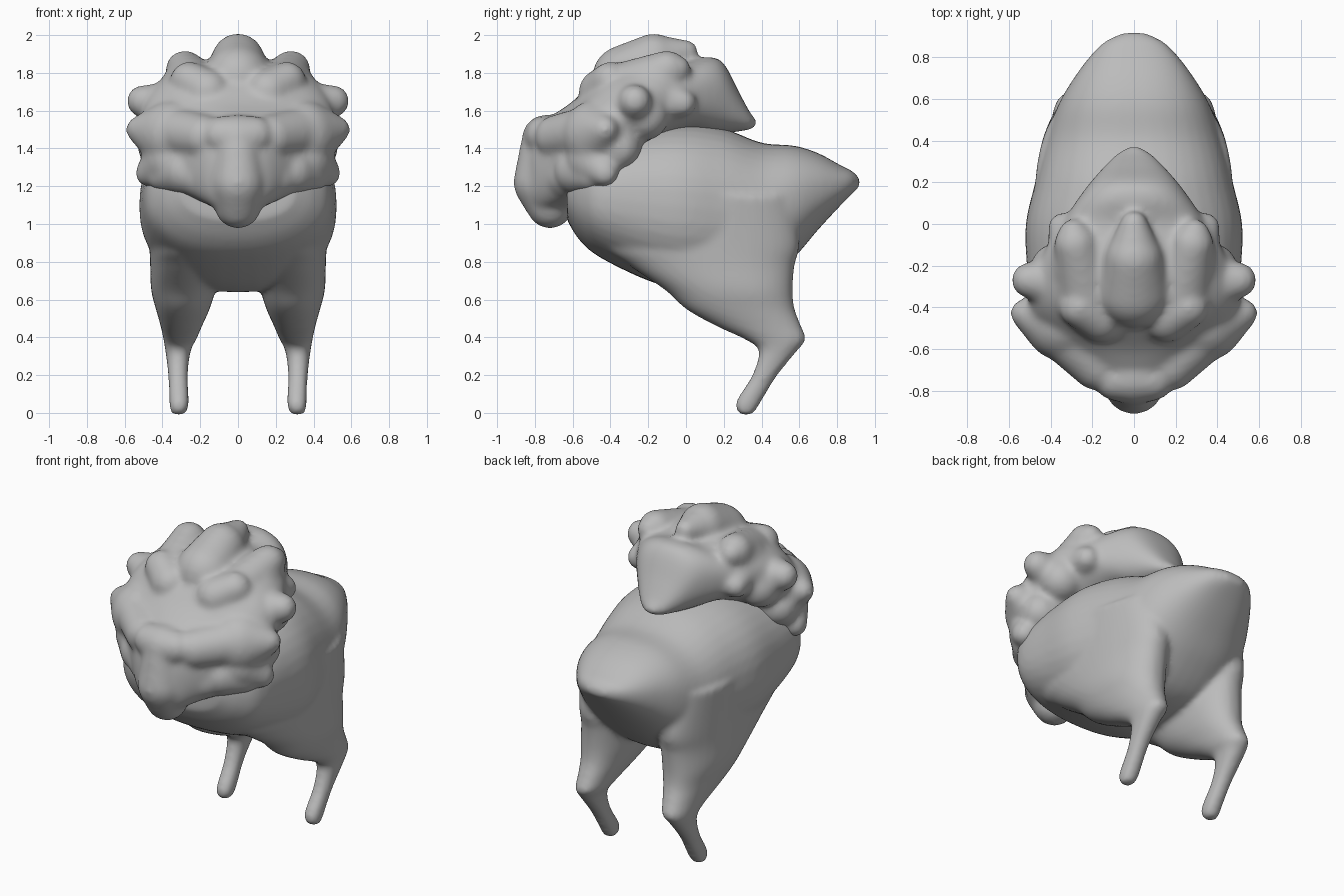
import bpy, bmesh, math
from mathutils import Vector, Matrix

if "Cube" in bpy.data.objects:
    bpy.data.objects.remove(bpy.data.objects["Cube"])

grey = bpy.data.materials.new("clay grey")
grey.use_nodes = True
grey.diffuse_color = (0.5, 0.5, 0.5, 1)
grey.node_tree.nodes["Principled BSDF"].inputs["Base Color"].default_value = (0.5, 0.5, 0.5, 1)


def spline(stations, steps=5):
    """Smooth curve of stations passing through every given one."""
    ends = [stations[0]] + stations + [stations[-1]]
    for a, b, c, d in zip(ends, ends[1:], ends[2:], ends[3:]):
        for k in range(steps):
            t = k / steps
            yield [q + t / 2 * (r - p + t * (2 * p - 5 * q + 4 * r - s
                                             + t * (3 * (q - r) + s - p)))
                   for p, q, r, s in zip(a, b, c, d)]
    yield stations[-1]


def loft(bm, rings):
    """Skin a list of closed rings of points and cap both ends."""
    loops = [[bm.verts.new(p) for p in ring] for ring in rings]
    n = len(loops[0])
    for a, b in zip(loops, loops[1:]):
        for i in range(n):
            bm.faces.new((a[i], a[(i + 1) % n], b[(i + 1) % n], b[i]))
    bm.faces.new(loops[0])
    bm.faces.new(loops[-1])


def oval(power, n=40):
    """Unit superellipse; a higher power is boxier."""
    for i in range(n):
        a = 2 * math.pi * i / n
        c, s = math.cos(a), math.sin(a)
        yield (math.copysign(abs(c) ** (2 / power), c),
               math.copysign(abs(s) ** (2 / power), s))


def loft_y(bm, stations, power):
    """Stations along y: (y, top, bottom, half width)."""
    loft(bm, [[(u * w, y, (t + b) / 2 + v * (t - b) / 2) for u, v in oval(power)]
              for y, t, b, w in spline(stations)])


def loft_leg(bm, stations, side):
    """Stations down z: (z, front, back, inner x, outer x)."""
    loft(bm, [[(side * ((i + o) / 2 + u * (o - i) / 2), (f + b) / 2 + v * (b - f) / 2, z)
               for u, v in oval(2.2)] for z, f, b, i, o in spline(stations)])


def tuft(bm, start, end, r0, r1):
    """Tapered rounded lock from start to end, mirrored when off centre."""
    for side in ((1, -1) if start[0] or end[0] else (1,)):
        a, b = (Vector((side * p[0], p[1], p[2])) for p in (start, end))
        for k in range(9):
            t = k / 8
            bmesh.ops.create_icosphere(bm, subdivisions=3, radius=r0 + (r1 - r0) * t,
                                       matrix=Matrix.Translation(a.lerp(b, t)))


def finish(bm, name, voxel, smooth):
    """Fuse overlapping shells into one smooth skin."""
    bmesh.ops.recalc_face_normals(bm, faces=bm.faces)
    mesh = bpy.data.meshes.new(name)
    bm.to_mesh(mesh)
    bm.free()
    mesh.materials.append(grey)
    ob = bpy.data.objects.new(name, mesh)
    bpy.context.collection.objects.link(ob)
    remesh = ob.modifiers.new("fuse", 'REMESH')
    remesh.mode = 'VOXEL'
    remesh.voxel_size = voxel
    remesh.use_smooth_shade = True
    relax = ob.modifiers.new("relax", 'SMOOTH')
    relax.factor = 0.5
    relax.iterations = smooth


# Body with overhanging rump, plus two hind legs
bm = bmesh.new()
loft_y(bm, [(-.63, 1.32, 1.02, .3), (-.56, 1.4, .91, .41), (-.45, 1.46, .82, .49),
            (-.2, 1.52, .70, .515), (0, 1.535, .65, .52), (.2, 1.505, .64, .475),
            (.4, 1.43, .68, .425), (.57, 1.415, .82, .365), (.7, 1.375, .97, .29),
            (.82, 1.31, 1.1, .2), (.88, 1.28, 1.16, .135), (.92, 1.24, 1.2, .05)], 2.3)
leg = [(1.15, -.42, .56, .12, .48), (.9, -.44, .6, .1, .47), (.78, -.3, .575, .1, .465),
       (.65, -.11, .565, .12, .46), (.55, .0, .575, .15, .435), (.46, .16, .61, .19, .41),
       (.39, .31, .635, .22, .395), (.33, .385, .59, .25, .385), (.2, .35, .485, .265, .37),
       (.08, .275, .41, .26, .365), (.03, .262, .38, .262, .363), (-.01, .285, .35, .28, .35)]
for side in (1, -1):
    loft_leg(bm, leg, side)
finish(bm, "body", .016, 10)

# Shaggy mane and head: core, then raised locks
bm = bmesh.new()
loft_y(bm, [(-.85, 1.36, 1.12, .07), (-.8, 1.5, 1.06, .17), (-.7, 1.58, 1.07, .28),
            (-.6, 1.65, 1.12, .4), (-.45, 1.79, 1.18, .5), (-.32, 1.86, 1.27, .5),
            (-.15, 1.88, 1.43, .44), (0, 1.86, 1.49, .35), (.12, 1.885, 1.48, .27),
            (.2, 1.85, 1.48, .21), (.28, 1.7, 1.49, .14), (.34, 1.59, 1.5, .08),
            (.375, 1.55, 1.52, .02)], 2.3)
for lock in [
    # crown and the pair beside it
    ((0, -.32, 1.77), (0, -.17, 1.87), .18, .14),
    ((0, -.15, 1.87), (0, .0, 1.91), .13, .065),
    ((.22, -.36, 1.7), (.28, -.1, 1.815), .15, .105),
    ((.26, -.2, 1.72), (.29, -.05, 1.82), .15, .075),
    ((.24, -.22, 1.68), (.34, -.02, 1.64), .17, .075),
    # cheek knobs and swept side points
    ((.34, -.25, 1.6), (.37, -.22, 1.57), .16, .13),
    ((.38, -.28, 1.62), (.505, -.27, 1.65), .13, .085),
    ((.34, -.47, 1.47), (.525, -.43, 1.5), .19, .07),
    ((.36, -.36, 1.4), (.41, -.36, 1.4), .13, .12),
    ((.34, -.48, 1.34), (.47, -.43, 1.27), .16, .075),
    ((.28, -.57, 1.28), (.4, -.5, 1.25), .13, .08),
    # brow corners
    ((.16, -.45, 1.7), (.26, -.4, 1.76), .12, .1),
    ((.18, -.68, 1.46), (.36, -.5, 1.49), .12, .14),
    # muzzle ridge and chin
    ((0, -.74, 1.45), (.09, -.75, 1.47), .13, .1),
    ((0, -.76, 1.4), (0, -.77, 1.22), .12, .145),
    ((0, -.765, 1.21), (0, -.72, 1.1), .145, .125),
    ((0, -.68, 1.18), (.2, -.62, 1.25), .14, .12),
]:
    tuft(bm, *lock)
finish(bm, "mane", .016, 14)
